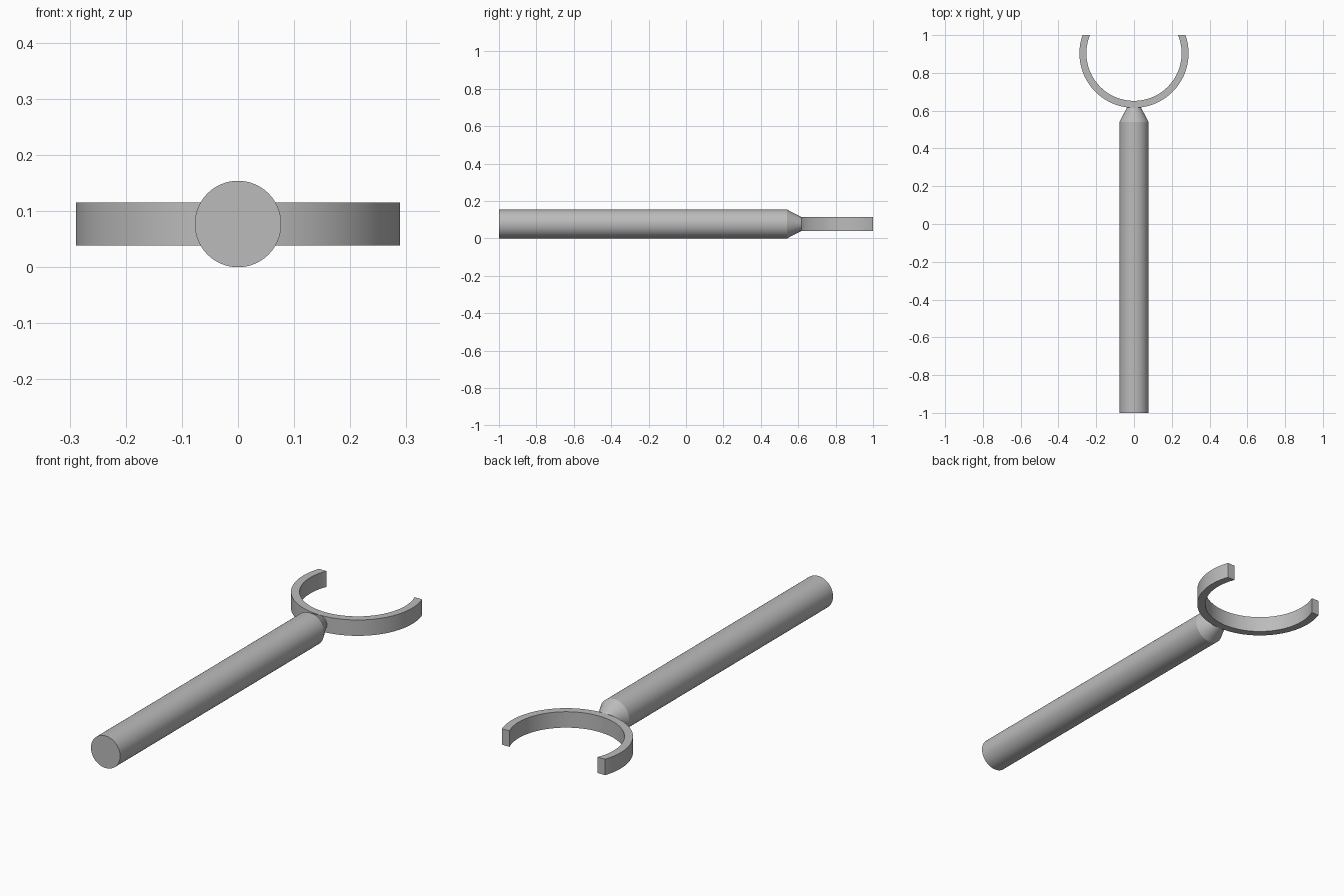
import bpy, bmesh
from math import pi, sin, cos, asin, radians

cube = bpy.data.objects.get("Cube")
if cube:
    bpy.data.objects.remove(cube, do_unlink=True)

GREY = (0.5, 0.5, 0.5, 1)
grey = bpy.data.materials.new("plain grey")
grey.use_nodes = True
grey.diffuse_color = GREY
grey.node_tree.nodes["Principled BSDF"].inputs["Base Color"].default_value = GREY

MID_Z = 0.077          # height of the shared axis
RING_Y = 0.904         # centre of the ring
OUTER, INNER = 0.289, 0.252
HALF_H = 0.038
BACK_Y = 1.0           # flat cut across the open ends


def finish(name, bm):
    """Turn a bmesh into a smooth-shaded object with sharp edges kept."""
    bmesh.ops.recalc_face_normals(bm, faces=bm.faces)
    mesh = bpy.data.meshes.new(name)
    bm.to_mesh(mesh)
    bm.free()
    mesh.materials.append(grey)
    obj = bpy.data.objects.new(name, mesh)
    bpy.context.collection.objects.link(obj)
    bpy.ops.object.select_all(action="DESELECT")
    obj.select_set(True)
    bpy.context.view_layer.objects.active = obj
    bpy.ops.object.shade_smooth_by_angle(angle=radians(20))
    return obj


def arc(radius, steps=72):
    """Points along the front of a circle, between its crossings of the back cut."""
    rise = asin((BACK_Y - RING_Y) / radius)
    start, sweep = pi - rise, pi + 2 * rise
    angles = [start + sweep * i / steps for i in range(steps + 1)]
    return [(radius * cos(a), RING_Y + radius * sin(a)) for a in angles]


# Handle: a round rod with a tapered neck running into the ring
bm = bmesh.new()
sides = 64
rings = []
for y, radius in [(-1.0, 0.077), (0.54, 0.077), (0.615, 0.038), (0.63, 0.037)]:
    rings.append([bm.verts.new((radius * cos(2 * pi * i / sides), y,
                                MID_Z + radius * sin(2 * pi * i / sides)))
                  for i in range(sides)])
for a, b in zip(rings, rings[1:]):
    for i in range(sides):
        j = (i + 1) % sides
        bm.faces.new((a[i], a[j], b[j], b[i]))
bm.faces.new(rings[0])
bm.faces.new(rings[-1])
finish("handle", bm)

# Open ring: a strip between two arcs, extruded upward
bm = bmesh.new()
outer, inner = [[bm.verts.new((x, y, MID_Z - HALF_H)) for x, y in arc(r)]
                for r in (OUTER, INNER)]
for i in range(len(outer) - 1):
    bm.faces.new((outer[i], outer[i + 1], inner[i + 1], inner[i]))
top = bmesh.ops.extrude_face_region(bm, geom=bm.faces[:])["geom"]
bmesh.ops.translate(bm, vec=(0, 0, 2 * HALF_H),
                    verts=[v for v in top if isinstance(v, bmesh.types.BMVert)])
finish("open_ring", bm)
